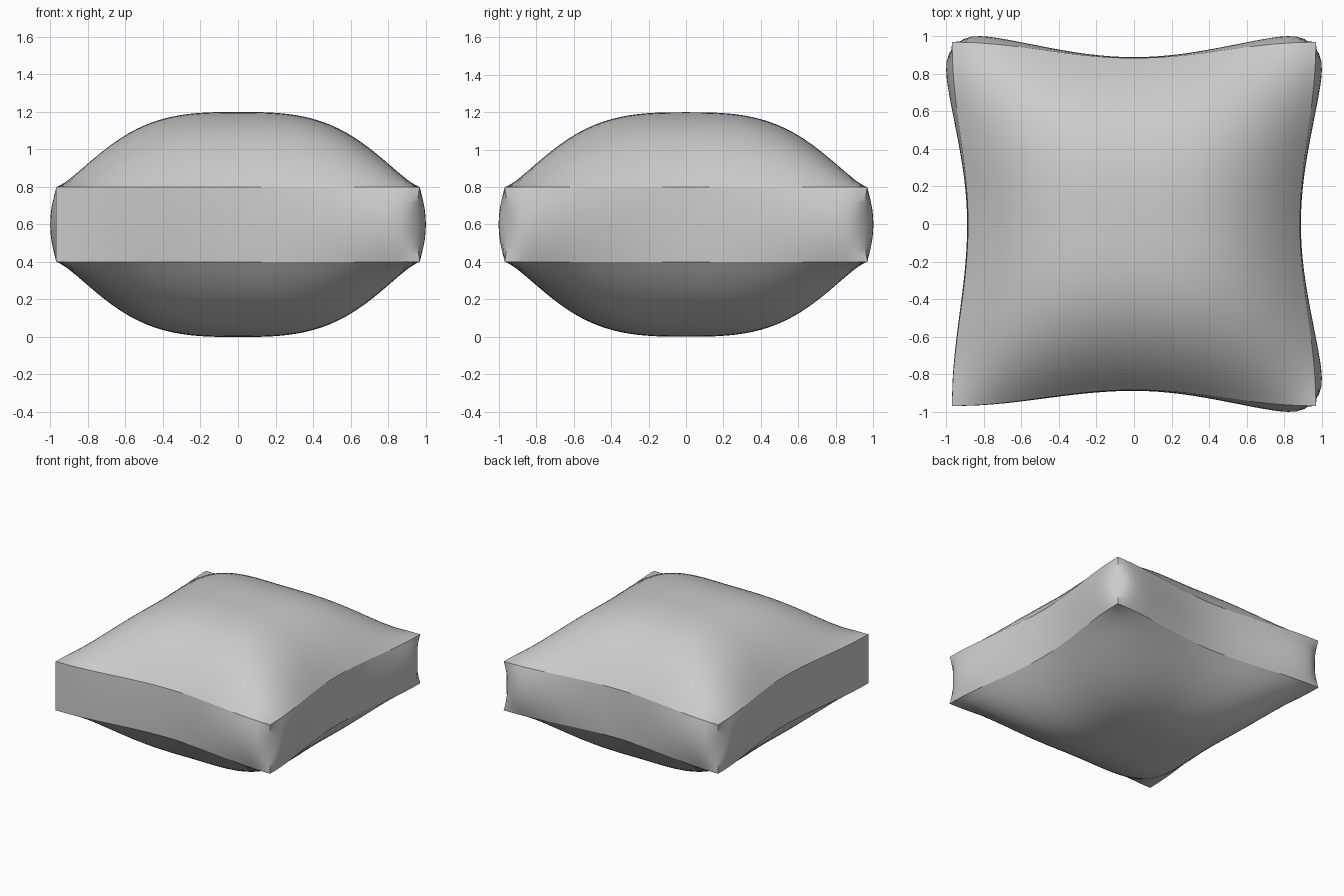
import bpy, bmesh, math

if "Cube" in bpy.data.objects:
    bpy.data.objects.remove(bpy.data.objects["Cube"])

N = 40          # grid steps across the cushion
M = 10          # grid steps up the side band
MID, HALF = 0.6, 0.2

fabric = bpy.data.materials.new("grey_fabric")
fabric.diffuse_color = (0.6, 0.6, 0.6, 1)
fabric.use_nodes = True
fabric.node_tree.nodes["Principled BSDF"].inputs["Base Color"].default_value = fabric.diffuse_color


def edge(t):
    """Distance of the inward-curving seam from the centre."""
    return 0.885 + 0.085 * math.sin(math.pi * t / 2) ** 2


def add_sheet(bm, nu, nv, func):
    grid = [[bm.verts.new(func(-1 + 2 * i / nu, -1 + 2 * j / nv))
             for j in range(nv + 1)] for i in range(nu + 1)]
    for i in range(nu):
        for j in range(nv):
            bm.faces.new((grid[i][j], grid[i + 1][j],
                          grid[i + 1][j + 1], grid[i][j + 1]))


def finish(bm, name, angle):
    bmesh.ops.remove_doubles(bm, verts=bm.verts, dist=0.0005)
    me = bpy.data.meshes.new(name)
    bm.to_mesh(me)
    bm.free()
    me.materials.append(fabric)
    ob = bpy.data.objects.new(name, me)
    bpy.context.collection.objects.link(ob)
    bpy.ops.object.select_all(action='DESELECT')
    ob.select_set(True)
    bpy.context.view_layer.objects.active = ob
    bpy.ops.object.shade_smooth_by_angle(angle=math.radians(angle))


# Puffed panels, top and bottom
for name, s in (("top_panel", 1), ("bottom_panel", -1)):
    def panel(u, v):
        puff = (1 - abs(u) ** 3) * (1 - abs(v) ** 3)
        x, y = u * edge(v), v * edge(u)
        return (x, y, MID + s * (HALF + 0.4 * puff))
    bm = bmesh.new()
    add_sheet(bm, N, N, panel)
    if s < 0:
        bmesh.ops.reverse_faces(bm, faces=bm.faces)
    finish(bm, name, 60)

# Side band: bulges beside three pinched corners, crisp at front left
bm = bmesh.new()
for k in range(4):          # front, right, back, left
    ca, sa = (1, 0, -1, 0)[k], (0, 1, 0, -1)[k]

    def wall(u, w):
        crisp = (k == 0 and u < 0) or (k == 3 and u > 0)
        t, belly = abs(u), 1 - w * w
        if crisp:
            out, pull = 0.005 * (1 - t * t), 0
        else:
            out = 0.005 + 0.055 * t ** 2 - 0.08 * t ** 14
            pull = 0.02 * t ** 14
        a = math.copysign(0.97 * t - pull * belly, u)
        b = -(edge(u) + out * belly)
        return (a * ca - b * sa, a * sa + b * ca, MID + HALF * w)
    add_sheet(bm, N, M, wall)
finish(bm, "side_band", 45)
